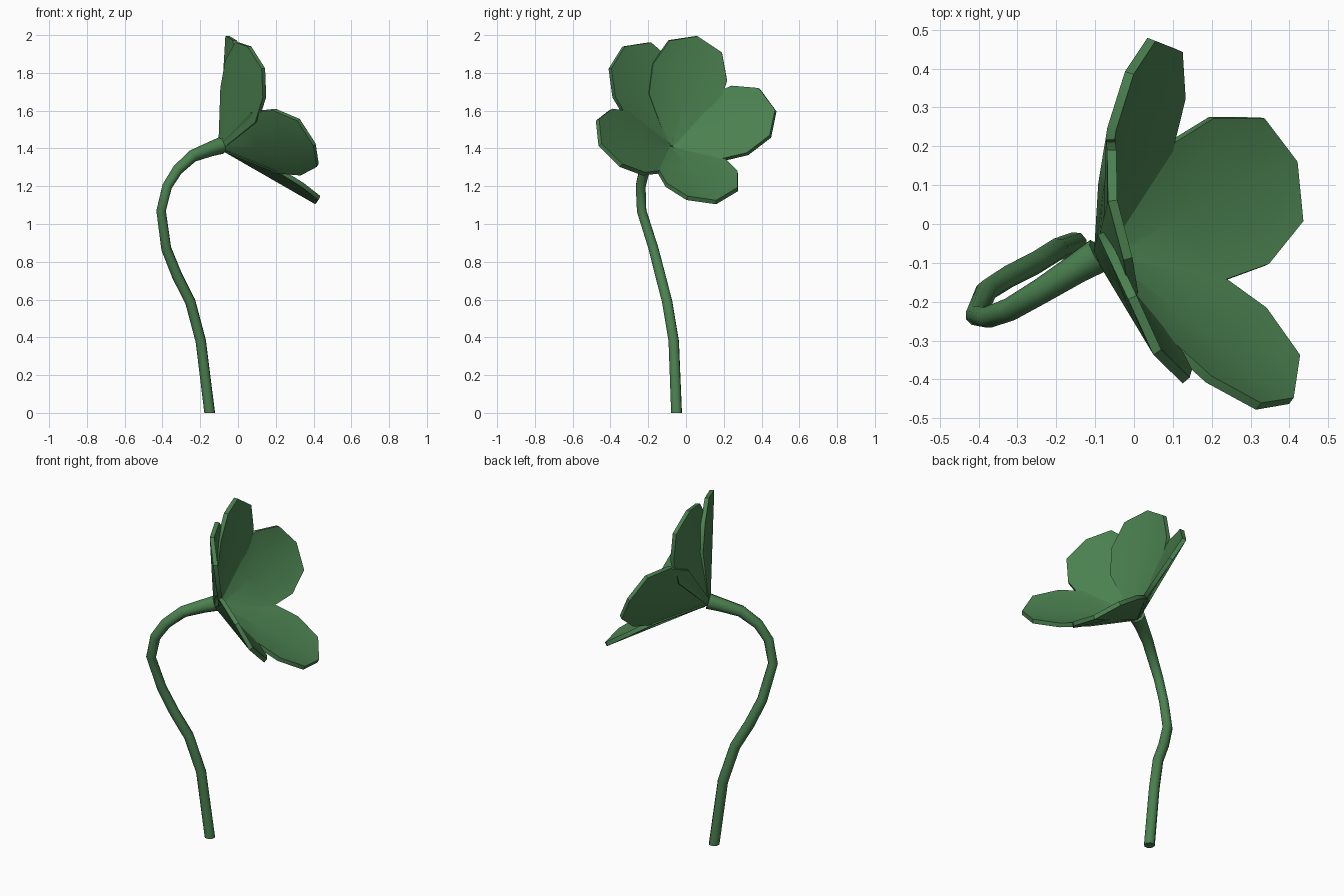
import bpy, bmesh, math
from mathutils import Vector

if "Cube" in bpy.data.objects:
    bpy.data.objects.remove(bpy.data.objects["Cube"])

green = bpy.data.materials.new("leaf_green")
green.diffuse_color = (0.07, 0.22, 0.08, 1)
green.use_nodes = True
green.node_tree.nodes["Principled BSDF"].inputs["Base Color"].default_value = green.diffuse_color


def finish(obj, angle):
    obj.data.materials.append(green)
    bpy.ops.object.select_all(action='DESELECT')
    obj.select_set(True)
    bpy.context.view_layer.objects.active = obj
    bpy.ops.object.shade_smooth_by_angle(angle=math.radians(angle))


# Stem: octagonal tube along a bent path, flaring into the flower
path = [(-.15, -.05, 0, .03), (-.197, -.065, .38, .029), (-.253, -.10, .59, .029),
        (-.322, -.135, .725, .029), (-.38, -.172, .87, .028), (-.407, -.235, 1.07, .027),
        (-.375, -.24, 1.2, .028), (-.32, -.22, 1.287, .03), (-.24, -.173, 1.36, .033),
        (-.145, -.113, 1.397, .039), (-.09, -.08, 1.415, .045)]
curve = bpy.data.curves.new("stem", 'CURVE')
curve.dimensions = '3D'
curve.bevel_depth = 1.0
curve.bevel_resolution = 2
curve.use_fill_caps = True
spline = curve.splines.new('POLY')
spline.points.add(len(path) - 1)
for p, (x, y, z, r) in zip(spline.points, path):
    p.co = (x, y, z, 1)
    p.radius = r
stem = bpy.data.objects.new("stem", curve)
bpy.context.collection.objects.link(stem)
stem.select_set(True)
bpy.context.view_layer.objects.active = stem
bpy.ops.object.convert(target='MESH')
stem = bpy.context.object
for v in stem.data.vertices:      # flat foot on the ground
    if v.co.z < 0.1:
        v.co.z = 0
finish(stem, 50)

# Petals: cupped rounded blades fanning from the flower heart
heart = Vector((-.09, -.08, 1.405))
axis = Vector((.844, .236, .48)).normalized()
tips = [(-.055, .06, 1.995), (.045, .475, 1.6), (.415, .16, 1.115),
        (.405, -.455, 1.42), (.06, -.33, 1.94)]
# fraction along the petal, half width, edge lift
rows = [(0.02, .025, .008), (.42, .19, .042), (.68, .205, .036), (.91, .145, .022)]


def petal(name, tip):
    d = Vector(tip) - heart
    side = axis.cross(d).normalized()
    up = d.cross(side).normalized()
    if up.dot(axis) < 0:
        up = -up
    bm = bmesh.new()
    grid = []
    for t, w, lift in rows:
        c = heart + d * t
        grid.append([bm.verts.new(c + side * w * s + up * lift * abs(s)) for s in (-1, 0, 1)])
    for a, b in zip(grid, grid[1:]):
        for i in range(2):
            bm.faces.new((a[i], a[i + 1], b[i + 1], b[i]))
    end = bm.verts.new(heart + d)
    last = grid[-1]
    for i in range(2):
        bm.faces.new((last[i], last[i + 1], end))
    bmesh.ops.recalc_face_normals(bm, faces=bm.faces)
    mesh = bpy.data.meshes.new(name)
    bm.to_mesh(mesh)
    bm.free()
    obj = bpy.data.objects.new(name, mesh)
    bpy.context.collection.objects.link(obj)
    mod = obj.modifiers.new("thickness", 'SOLIDIFY')
    mod.thickness = 0.024
    mod.offset = 0
    bpy.context.view_layer.objects.active = obj
    bpy.ops.object.select_all(action='DESELECT')
    obj.select_set(True)
    bpy.ops.object.modifier_apply(modifier="thickness")
    finish(obj, 40)


for i, tip in enumerate(tips):
    petal(f"petal_{i + 1}", tip)
